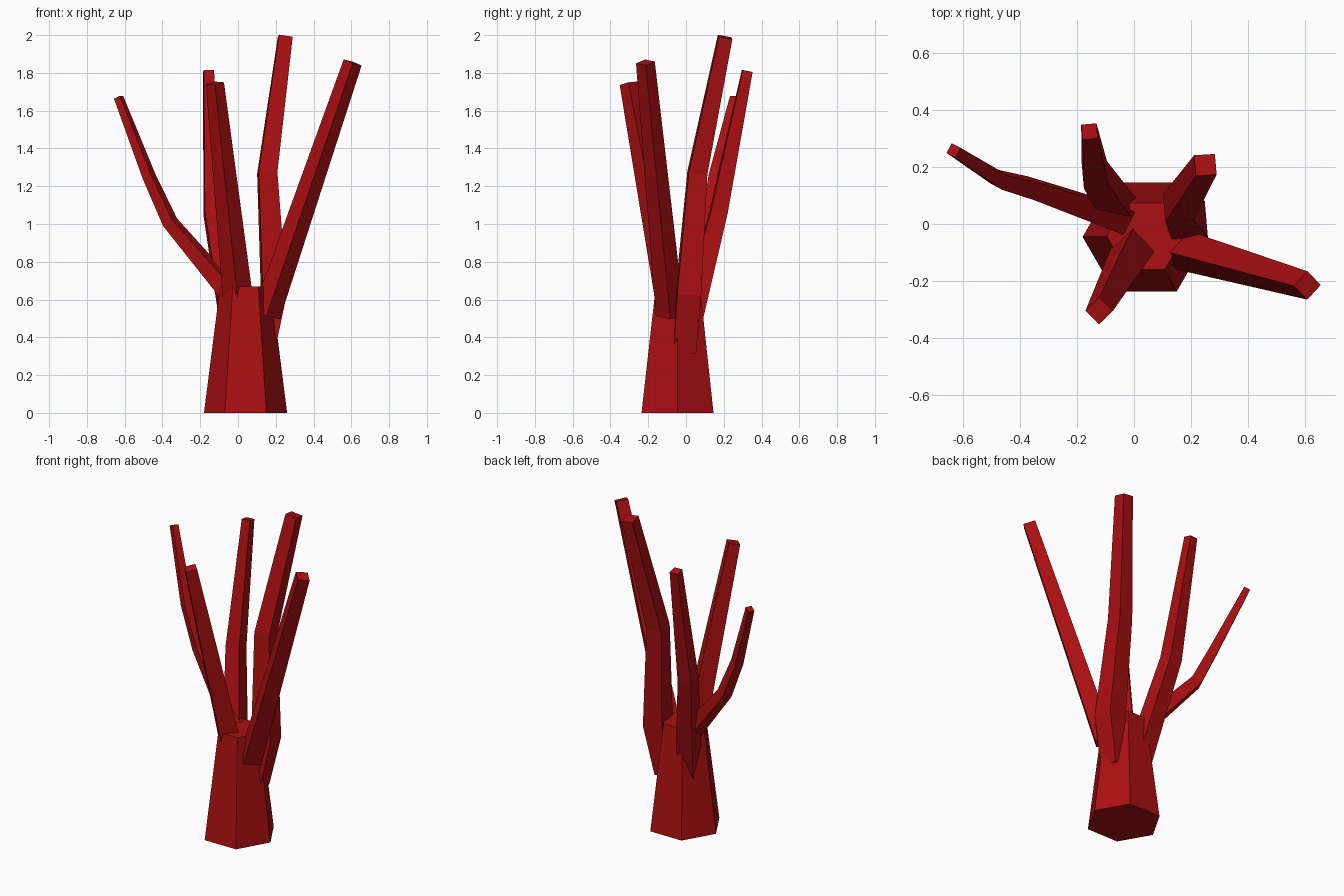
import bpy, bmesh, math
from mathutils import Vector

if "Cube" in bpy.data.objects:
    bpy.data.objects.remove(bpy.data.objects["Cube"])

mat = bpy.data.materials.new("red_bark")
mat.diffuse_color = (0.40, 0.005, 0.006, 1)
mat.use_nodes = True
mat.node_tree.nodes["Principled BSDF"].inputs["Base Color"].default_value = mat.diffuse_color


def limb(name, stations, sides=4, turn=0, flat=False):
    """Faceted tapering tube through (x, y, z, radius) stations."""
    pts = [Vector(s[:3]) for s in stations]
    bm = bmesh.new()
    rings = []
    for i, p in enumerate(pts):
        before = (p - pts[max(i - 1, 0)]).normalized()
        after = (pts[min(i + 1, len(pts) - 1)] - p).normalized()
        t = Vector((0, 0, 1)) if flat else (before + after).normalized()
        u = (Vector((1, 0, 0)) - t * t.x).normalized()
        v = t.cross(u)
        angles = [math.radians(turn) + math.tau * k / sides for k in range(sides)]
        rings.append([bm.verts.new(p + stations[i][3] * (u * math.cos(a) + v * math.sin(a)))
                      for a in angles])
    for a, b in zip(rings, rings[1:]):
        for k in range(sides):
            n = (k + 1) % sides
            bm.faces.new((a[k], a[n], b[n], b[k]))
    bm.faces.new(rings[0][::-1])
    bm.faces.new(rings[-1])
    me = bpy.data.meshes.new(name)
    bm.to_mesh(me)
    bm.free()
    me.materials.append(mat)
    ob = bpy.data.objects.new(name, me)
    bpy.context.collection.objects.link(ob)
    return ob


# Six-sided tapered trunk
limb("trunk", [(0.04, -0.045, 0, 0.22), (0.04, -0.043, 0.67, 0.135)], sides=6, flat=True)

# Square branches, each rooted inside the trunk
limb("branch_back_right", [(0.13, -0.01, 0.33, 0.085), (0.19, 0.012, 0.63, 0.09),
                           (0.155, 0.06, 1.27, 0.07), (0.25, 0.207, 1.99, 0.052)], turn=50)
limb("branch_front_right", [(0.15, -0.085, 0.52, 0.075), (0.607, -0.215, 1.855, 0.05)])
limb("branch_front_left", [(0.0, -0.083, 0.6, 0.08), (-0.122, -0.304, 1.745, 0.048)])
limb("branch_far_left", [(0.0, 0.0, 0.585, 0.065), (-0.36, 0.125, 1.01, 0.045),
                         (-0.47, 0.155, 1.25, 0.038), (-0.632, 0.258, 1.67, 0.027)], turn=15)
limb("branch_back_left", [(-0.02, 0.0, 0.38, 0.08), (-0.135, 0.172, 1.06, 0.063),
                          (-0.156, 0.324, 1.81, 0.038)], turn=50)
